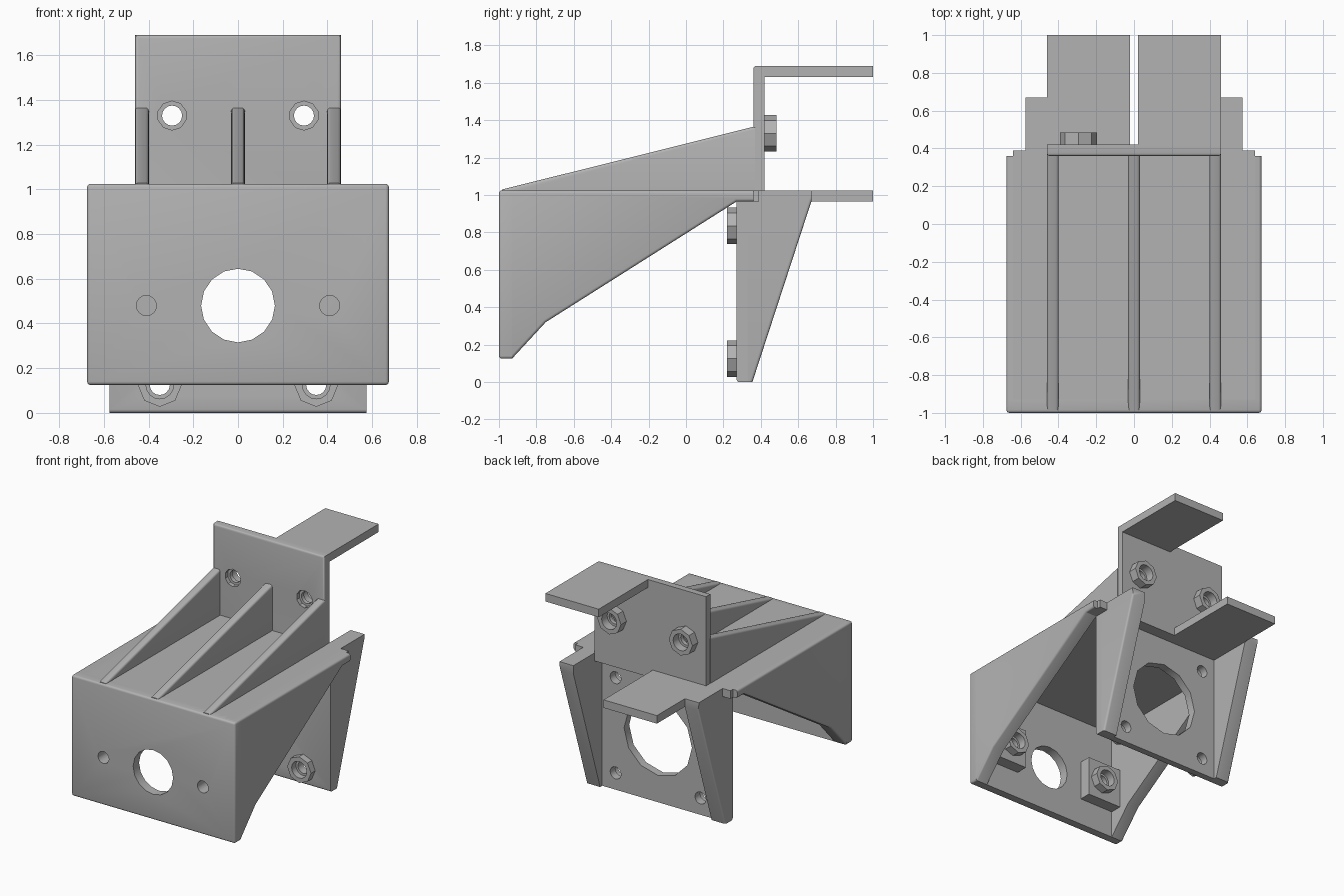
import bpy, bmesh, math
from mathutils import Matrix

if "Cube" in bpy.data.objects:
    bpy.data.objects.remove(bpy.data.objects["Cube"])

grey = bpy.data.materials.new("plain grey")
grey.use_nodes = True
colour = (0.45, 0.45, 0.45, 1)
grey.diffuse_color = colour
grey.node_tree.nodes["Principled BSDF"].inputs["Base Color"].default_value = colour

ROUND = 0.015


def finish(name, bm):
    bmesh.ops.recalc_face_normals(bm, faces=bm.faces)
    mesh = bpy.data.meshes.new(name)
    bm.to_mesh(mesh)
    bm.free()
    mesh.materials.append(grey)
    obj = bpy.data.objects.new(name, mesh)
    bpy.context.collection.objects.link(obj)
    return obj


def prism(name, profile, x0, x1, rounded=None):
    """Extrude a (y, z) profile along x, rounding the edges picked by a rule."""
    bm = bmesh.new()
    face = bm.faces.new([bm.verts.new((x0, y, z)) for y, z in profile])
    new = bmesh.ops.extrude_face_region(bm, geom=[face])["geom"]
    moved = [v for v in new if isinstance(v, bmesh.types.BMVert)]
    bmesh.ops.translate(bm, vec=(x1 - x0, 0, 0), verts=moved)
    if rounded:
        edges = [e for e in bm.edges if rounded(*((e.verts[0].co + e.verts[1].co) / 2))]
        bmesh.ops.bevel(bm, geom=edges, offset=ROUND, segments=3,
                        profile=0.5, affect='EDGES')
    return finish(name, bm)


def box(name, x0, x1, y0, y1, z0, z1, rounded=None):
    return prism(name, [(y0, z0), (y1, z0), (y1, z1), (y0, z1)], x0, x1, rounded)


def rod(name, x, z, y0, y1, radius, sides):
    bm = bmesh.new()
    turn = Matrix.Translation((x, (y0 + y1) / 2, z)) @ Matrix.Rotation(math.pi / 2, 4, 'X')
    bmesh.ops.create_cone(bm, cap_ends=True, segments=sides, radius1=radius,
                          radius2=radius, depth=y1 - y0, matrix=turn)
    return finish(name, bm)


def drill(obj, x, z, y0, y1, radius, sides=16):
    cutter = rod("hole_cutter", x, z, y0, y1, radius, sides)
    cutter.hide_render = True
    mod = obj.modifiers.new("hole", 'BOOLEAN')
    mod.operation, mod.solver, mod.object = 'DIFFERENCE', 'EXACT', cutter
    bpy.context.view_layer.objects.active = obj
    bpy.ops.object.modifier_apply(modifier=mod.name)
    bpy.data.objects.remove(cutter)


def nut(name, x, z, y0, y1):
    obj = rod(name, x, z, y0, y1, 0.098, 8)
    drill(obj, x, z, y0 - 0.1, y1 + 0.1, 0.062)
    return obj


parts = []

# Hood: front plate, roof and sloping side walls
front = box("front_plate", -0.675, 0.675, -1, -0.93, 0.125, 1.025,
            lambda x, y, z: y < -0.94)
drill(front, 0, 0.48, -1.1, -0.8, 0.165, 16)
roof = box("roof_plate", -0.64, 0.64, -0.96, 0.39, 0.965, 1.025)
parts += [front, roof]
wall = [(-0.97, 0.125), (-0.93, 0.125), (-0.75, 0.32), (0.27, 0.965),
        (0.36, 0.965), (0.36, 1.025), (-0.97, 1.025)]

for side, s in (("left", 1), ("right", -1)):
    parts.append(prism(side + "_hood_wall", wall, s * 0.575, s * 0.675,
                       lambda x, y, z: abs(x) > 0.67 and -0.96 < y < 0.35))
    # Bolt boss behind the front plate, with its nut
    boss = box(side + "_boss", s * 0.29, s * 0.59, -0.94, -0.84, 0.33, 0.63)
    for target in (front, boss):
        drill(target, s * 0.41, 0.48, -1.1, -0.8, 0.045)
    parts += [boss, nut(side + "_boss_nut", s * 0.41, 0.48, -0.84, -0.78)]

# Stiffening ribs
for name, x in (("left_rib", 0.43), ("middle_rib", 0), ("right_rib", -0.43)):
    parts.append(prism(name, [(-1 + ROUND, 1.0), (0.37, 1.0), (0.37, 1.367), (-1 + ROUND, 1.029)],
                       x - 0.031, x + 0.031,
                       lambda x, y, z: 1.1 < z < 1.25 and y < 0.3))

# Upright rear plate with a high tab and a low tab
upright = box("upright_plate", -0.46, 0.46, 0.36, 0.42, 0.965, 1.69,
              lambda x, y, z: y < 0.37 and z > 1.2)
parts += [upright,
          box("high_tab", 0.02, 0.46, 0.39, 1, 1.63, 1.69),
          box("low_tab", -0.46, -0.02, 0.3, 1, 0.965, 1.025)]
for side, s in (("left", 1), ("right", -1)):
    x = s * 0.295
    drill(upright, x, 1.33, 0.3, 0.39, 0.065, 10)
    drill(upright, x, 1.33, 0.3, 0.5, 0.045)
    parts.append(nut(side + "_upright_nut", x, 1.33, 0.42, 0.485))

# Lower mounting plate with triangular cheeks
mount = box("mounting_plate", -0.575, 0.575, 0.27, 0.33, 0, 1.0,
            lambda x, y, z: z < 0.01 and y < 0.28)
drill(mount, 0, 0.48, 0.2, 0.4, 0.28, 12)
parts.append(mount)
cheek = [(0.285, 0), (0.355, 0), (0.67, 0.965), (0.67, 1.025), (0.285, 1.025)]
for side, s in (("left", 1), ("right", -1)):
    parts.append(prism(side + "_cheek", cheek, s * 0.46, s * 0.575,
                       lambda x, y, z: abs(x) > 0.57 and y > 0.4 and z < 0.9))
    for level, z in (("lower", 0.125), ("upper", 0.835)):
        drill(mount, s * 0.35, z, 0.2, 0.4, 0.045)
        parts.append(nut(side + "_" + level + "_mount_nut", s * 0.35, z, 0.22, 0.27))

# Smooth the rounded edges and hole walls, keep the rest crisp
bpy.ops.object.select_all(action='DESELECT')
for part in parts:
    part.select_set(True)
bpy.context.view_layer.objects.active = parts[0]
bpy.ops.object.shade_smooth_by_angle(angle=math.radians(31))
